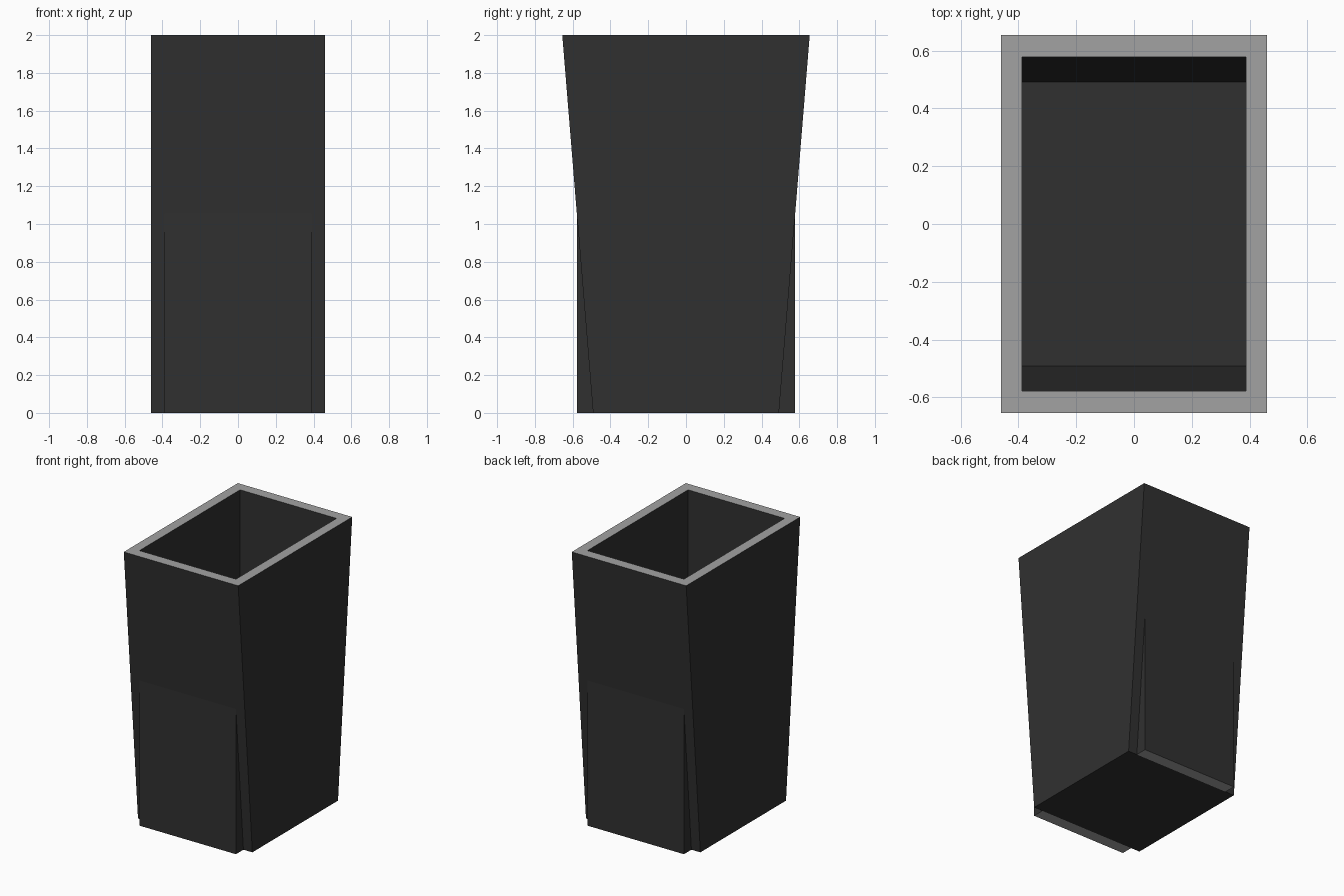
import bpy, bmesh

if "Cube" in bpy.data.objects:
    bpy.data.objects.remove(bpy.data.objects["Cube"])

HEIGHT = 2.0
OUT_X, OUT_Y_TOP, OUT_Y_BASE = 0.46, 0.655, 0.492   # tapered outer shell
IN_X, IN_Y = 0.388, 0.578                           # straight inner sleeve


def make_mat(name, value):
    m = bpy.data.materials.new(name)
    m.diffuse_color = (value, value, value, 1)
    m.use_nodes = True
    m.node_tree.nodes["Principled BSDF"].inputs["Base Color"].default_value = m.diffuse_color
    return m


dark = make_mat("charcoal", 0.03)
grey = make_mat("light grey", 0.36)


def make_object(name, bm, mat):
    me = bpy.data.meshes.new(name)
    bm.to_mesh(me)
    bm.free()
    me.materials.append(mat)
    ob = bpy.data.objects.new(name, me)
    bpy.context.collection.objects.link(ob)
    return ob


def loop(bm, x, y, z):
    """Rectangular ring of four vertices, counter-clockwise from above."""
    return [bm.verts.new((sx * x, sy * y, z))
            for sx, sy in ((-1, -1), (1, -1), (1, 1), (-1, 1))]


def bridge(bm, a, b):
    for i in range(4):
        j = (i + 1) % 4
        bm.faces.new((a[i], a[j], b[j], b[i]))


# Outer shell with its floor
bm = bmesh.new()
base = loop(bm, OUT_X, OUT_Y_BASE, 0)
bridge(bm, base, loop(bm, OUT_X, OUT_Y_TOP, HEIGHT))
bm.faces.new(base[::-1])
make_object("outer_shell", bm, dark)

# Inner sleeve: its ends come through the tapered shell low down
bm = bmesh.new()
bridge(bm, loop(bm, IN_X, IN_Y, HEIGHT), loop(bm, IN_X, IN_Y, 0))
make_object("inner_sleeve", bm, dark)

# Flat rim around the opening
bm = bmesh.new()
bridge(bm, loop(bm, OUT_X, OUT_Y_TOP, HEIGHT), loop(bm, IN_X, IN_Y, HEIGHT))
make_object("top_rim", bm, grey)

# Underside strips closing the protruding sleeve ends
bm = bmesh.new()
for s in (-1, 1):
    y0, y1 = sorted((s * OUT_Y_BASE, s * IN_Y))
    bm.faces.new([bm.verts.new(p) for p in (
        (-IN_X, y0, 0), (-IN_X, y1, 0), (IN_X, y1, 0), (IN_X, y0, 0))])
make_object("base_strips", bm, grey)
